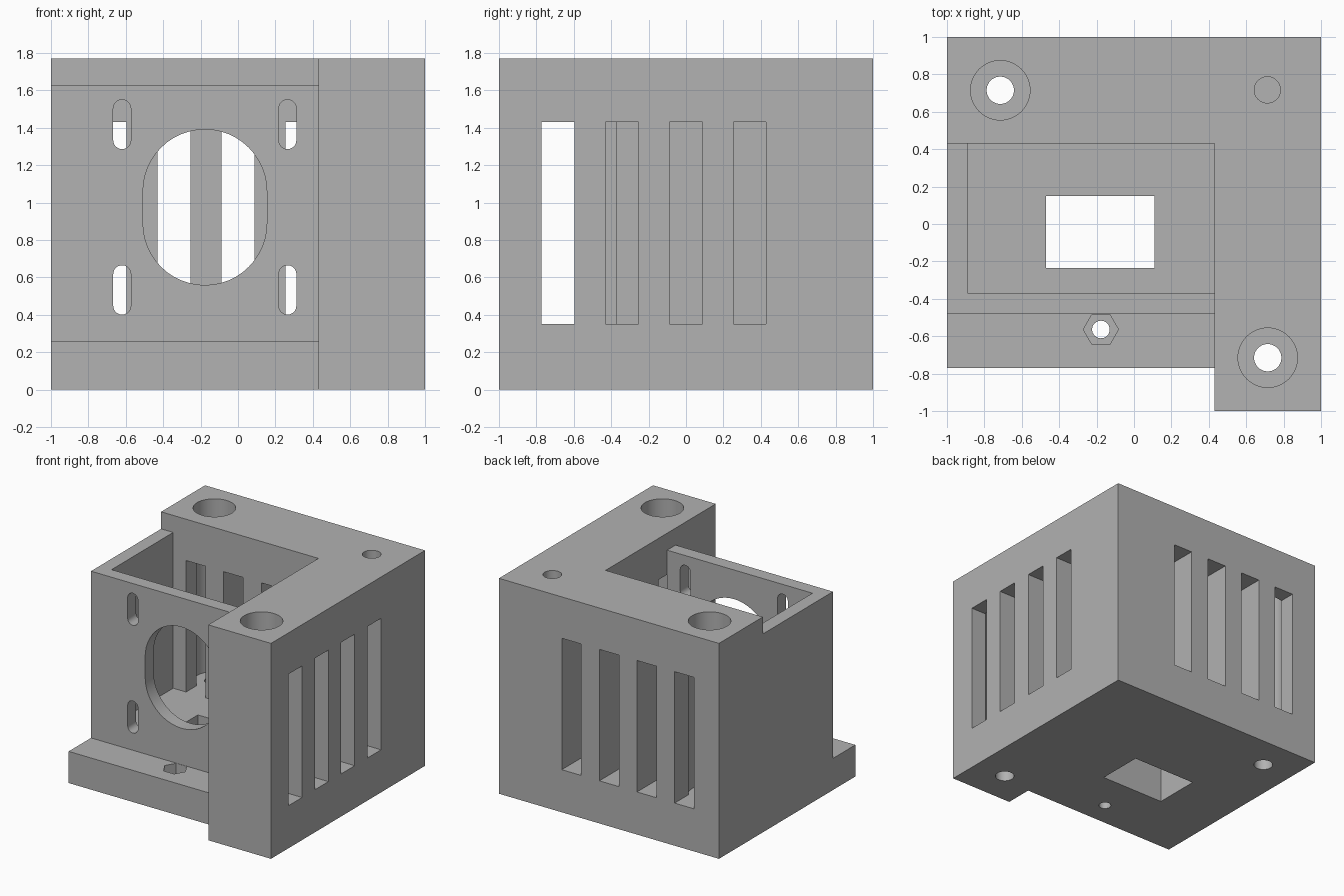
import bpy, bmesh, math

default = bpy.data.objects.get("Cube")
if default:
    bpy.data.objects.remove(default, do_unlink=True)

grey = bpy.data.materials.new("plain grey")
grey.use_nodes = True
colour = (0.445, 0.445, 0.445, 1)
grey.diffuse_color = colour
grey.node_tree.nodes["Principled BSDF"].inputs["Base Color"].default_value = colour


def prism(name, outline, axis, low, high):
    """Extrude a 2D outline along an axis."""
    place = {"x": lambda u, v, w: (w, u, v),
             "y": lambda u, v, w: (u, w, v),
             "z": lambda u, v, w: (u, v, w)}[axis]
    bm = bmesh.new()
    ends = [[bm.verts.new(place(u, v, w)) for u, v in outline] for w in (low, high)]
    bm.faces.new(ends[0])
    bm.faces.new(ends[1])
    n = len(outline)
    for i in range(n):
        j = (i + 1) % n
        bm.faces.new((ends[0][i], ends[0][j], ends[1][j], ends[1][i]))
    bmesh.ops.recalc_face_normals(bm, faces=bm.faces)
    mesh = bpy.data.meshes.new(name)
    bm.to_mesh(mesh)
    bm.free()
    mesh.materials.append(grey)
    obj = bpy.data.objects.new(name, mesh)
    bpy.context.collection.objects.link(obj)
    return obj


def rect(u0, u1, v0, v1):
    return [(u0, v0), (u1, v0), (u1, v1), (u0, v1)]


def circle(u, v, r, n=48):
    return [(u + r * math.cos(math.tau * i / n), v + r * math.sin(math.tau * i / n))
            for i in range(n)]


def stadium(u, v, r, straight, n=24):
    """Upright slot with round ends."""
    points = []
    for side in (1, -1):
        for i in range(n + 1):
            a = math.pi * i / n
            points.append((u + side * r * math.cos(a),
                           v + side * (straight / 2 + r * math.sin(a))))
    return points


WALL, FLOOR, TOP, OUT = 0.43, 0.35, 1.77, 1.2
housing = prism("housing", rect(-1, 1, -1, 1), "z", 0, TOP)


def cut(outline, axis, low, high):
    cutter = prism("cutter", outline, axis, low, high)
    cutter.hide_render = True
    mod = housing.modifiers.new("cut", "BOOLEAN")
    mod.operation, mod.solver, mod.object = "DIFFERENCE", "EXACT", cutter
    bpy.context.view_layer.objects.active = housing
    bpy.ops.object.modifier_apply(modifier=mod.name)
    bpy.data.objects.remove(cutter, do_unlink=True)


# Stepped front: side notch, ledge and lowered box rim
steps = [(-0.77, -0.1), (-0.77, 0.26), (-0.48, 0.26), (-0.48, 1.63),
         (WALL, 1.63), (WALL, 2), (-OUT, 2), (-OUT, -0.1)]
cut(steps, "x", -OUT, WALL)

# Motor pocket and cable opening in its floor
cut(rect(-0.89, WALL, -0.37, WALL), "z", FLOOR, 2)
cut(rect(-0.47, 0.11, -0.235, 0.15), "z", -0.1, 0.5)

# Front plate: shaft opening and four mounting slots
cut(stadium(-0.177, 0.975, 0.331, 0.17), "y", -0.6, -0.3)
for x in (-0.62, 0.265):
    for z in (0.533, 1.418):
        cut(stadium(x, z, 0.047, 0.17, 12), "y", -0.6, -0.3)

# Ventilation slots through the back and side walls
for i in range(4):
    start = -0.773 + i * 0.342
    vent = rect(start, start + 0.176, FLOOR, 1.43)
    cut(vent, "y", WALL - 0.02, OUT)
    cut(vent, "x", WALL, OUT)

# Corner bolts with deep counterbores, and a blind hole in the third corner
for x, y in ((-0.715, 0.715), (0.715, -0.715)):
    cut(circle(x, y, 0.159), "z", FLOOR, 2)
    cut(circle(x, y, 0.073), "z", -0.1, 0.6)
cut(circle(0.713, 0.717, 0.07), "z", 1.1, 2)

# Nut trap and screw hole in the front ledge
cut(circle(-0.177, -0.564, 0.094, 6), "z", 0.13, 0.5)
cut(circle(-0.177, -0.564, 0.047, 32), "z", -0.1, 0.5)

bpy.ops.object.select_all(action="DESELECT")
housing.select_set(True)
bpy.context.view_layer.objects.active = housing
bpy.ops.object.shade_smooth_by_angle(angle=math.radians(30))
